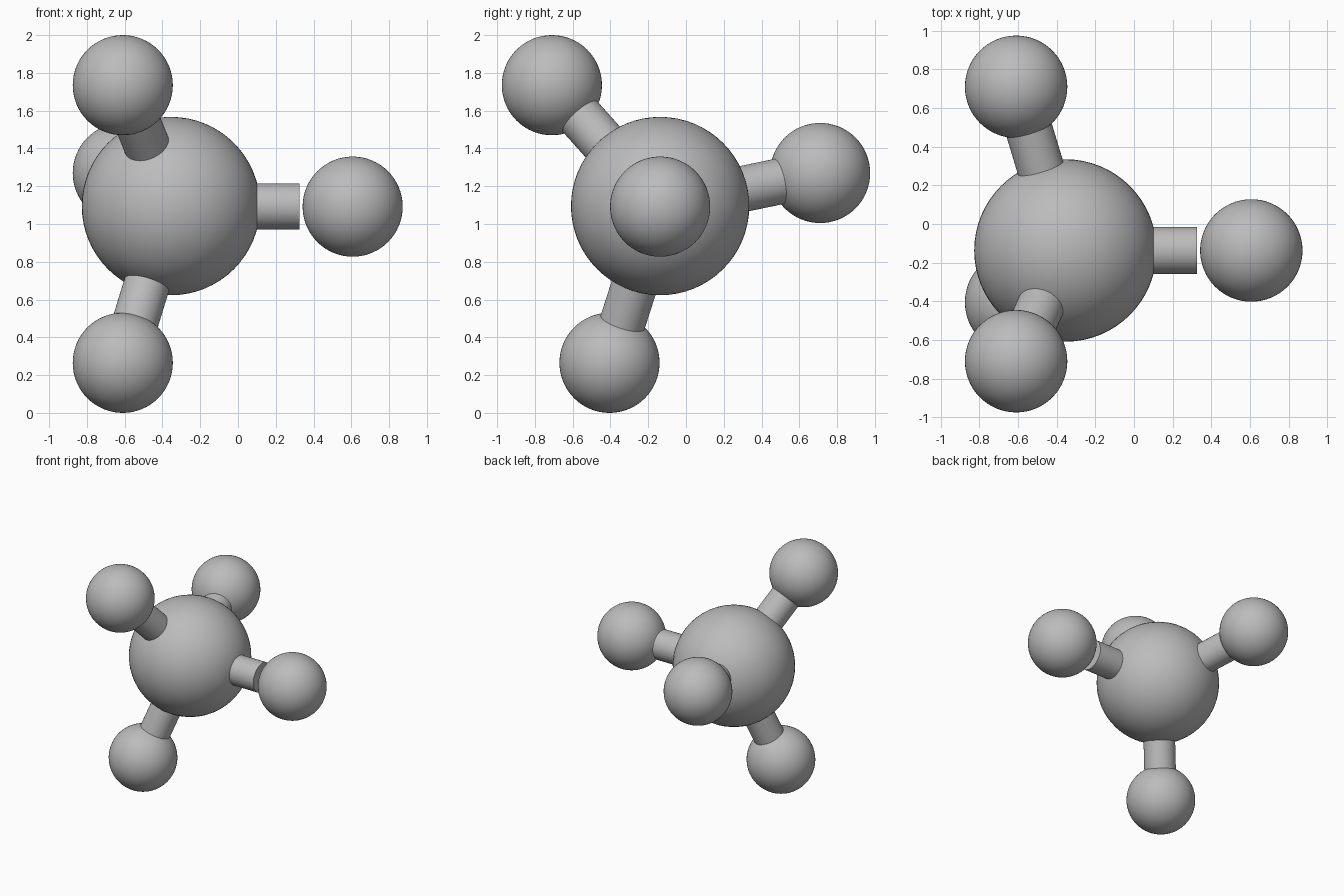
import bpy
from math import radians
from mathutils import Vector

cube = bpy.data.objects.get("Cube")
if cube:
    bpy.data.objects.remove(cube, do_unlink=True)

# One plain grey for the whole model
GREY = (0.5, 0.5, 0.5, 1.0)
grey = bpy.data.materials.new("grey")
grey.use_nodes = True
grey.diffuse_color = GREY
grey.node_tree.nodes["Principled BSDF"].inputs["Base Color"].default_value = GREY


def finish(name):
    obj = bpy.context.object
    obj.name = name
    obj.data.materials.append(grey)
    bpy.ops.object.shade_smooth_by_angle(angle=radians(35))
    return obj


def ball(name, centre, radius):
    bpy.ops.mesh.primitive_uv_sphere_add(segments=64, ring_count=32,
                                         radius=radius, location=centre)
    return finish(name)


def rod(name, start, end, radius):
    axis = end - start
    bpy.ops.mesh.primitive_cylinder_add(
        vertices=48, radius=radius, depth=axis.length, location=(start + end) / 2,
        rotation=axis.to_track_quat("Z", "Y").to_euler())
    return finish(name)


# Large central ball
CORE = Vector((-0.355, -0.137, 1.095))
ball("central_ball", CORE, 0.472)

# Four outer balls, each with a connecting rod of the same reach
outer = {
    "left": (0.607, -0.137, 1.092),
    "upper_front": (-0.61, -0.71, 1.735),
    "back": (-0.61, 0.71, 1.27),
    "lower": (-0.61, -0.405, 0.265),
}
for name, position in outer.items():
    centre = Vector(position)
    direction = (centre - CORE).normalized()
    ball(name + "_ball", centre, 0.265)
    rod(name + "_rod", CORE + direction * 0.3, CORE + direction * 0.68, 0.122)
